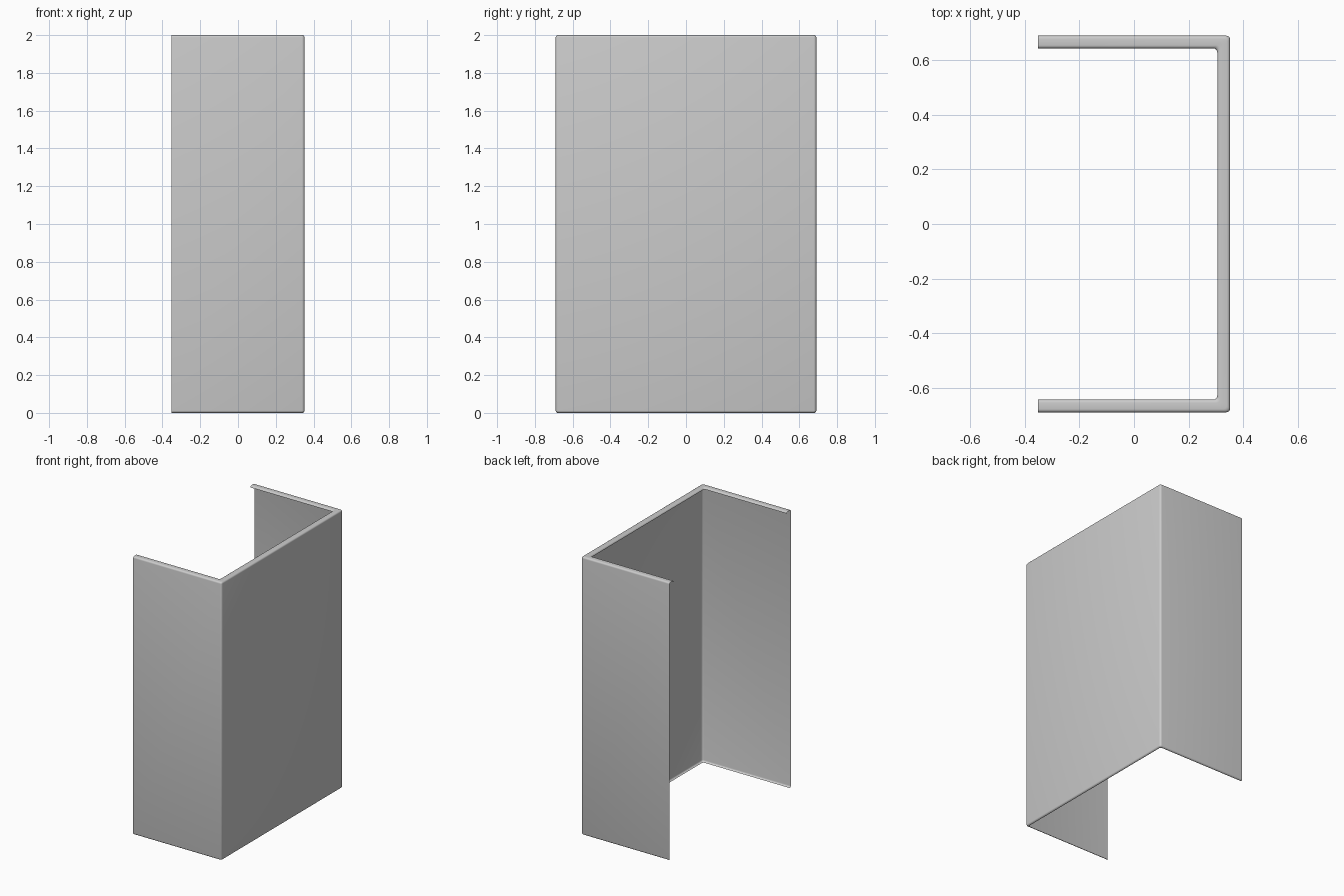
import bpy, bmesh
from math import sin, cos, pi

if "Cube" in bpy.data.objects:
    bpy.data.objects.remove(bpy.data.objects["Cube"])

HX, HY, H = 0.352, 0.69, 2.0   # half width, half depth, height
T, R, FILLET, SEG = 0.047, 0.012, 0.014, 4


def arc(cx, cz, r, a0, a1, n=SEG):
    return [(cx + r * cos(a0 + (a1 - a0) * i / n),
             cz + r * sin(a0 + (a1 - a0) * i / n)) for i in range(n + 1)]


# Cross-section as (inward offset, height): rolled foot, wall, rolled rim with short lip
profile = (arc(R, R, R, 1.5 * pi, pi)
           + arc(R, H - R, R, pi, 0.5 * pi)
           + arc(T - R, H - R, R, 0.5 * pi, 0))


def u_path(o):
    """Plan outline of the three walls, moved inward by o, open on the -x side."""
    x, y, f = HX - o, HY - o, FILLET
    return ([(-HX, -y)]
            + arc(x - f, -y + f, f, -0.5 * pi, 0)
            + arc(x - f, y - f, f, 0, 0.5 * pi)
            + [(-HX, y)])


# Three-sided screen: the cross-section swept round the plan outline
bm = bmesh.new()
rows = [[bm.verts.new((x, y, z)) for x, y in u_path(o)] for o, z in profile]
for a, b in zip(rows, rows[1:]):
    for i in range(len(a) - 1):
        bm.faces.new((a[i], a[i + 1], b[i + 1], b[i]))
mesh = bpy.data.meshes.new("three_sided_panel")
bm.to_mesh(mesh)
bm.free()
panel = bpy.data.objects.new("three_sided_panel", mesh)
bpy.context.collection.objects.link(panel)
bpy.context.view_layer.objects.active = panel
panel.select_set(True)
bpy.ops.object.shade_smooth_by_angle(angle=0.6)
